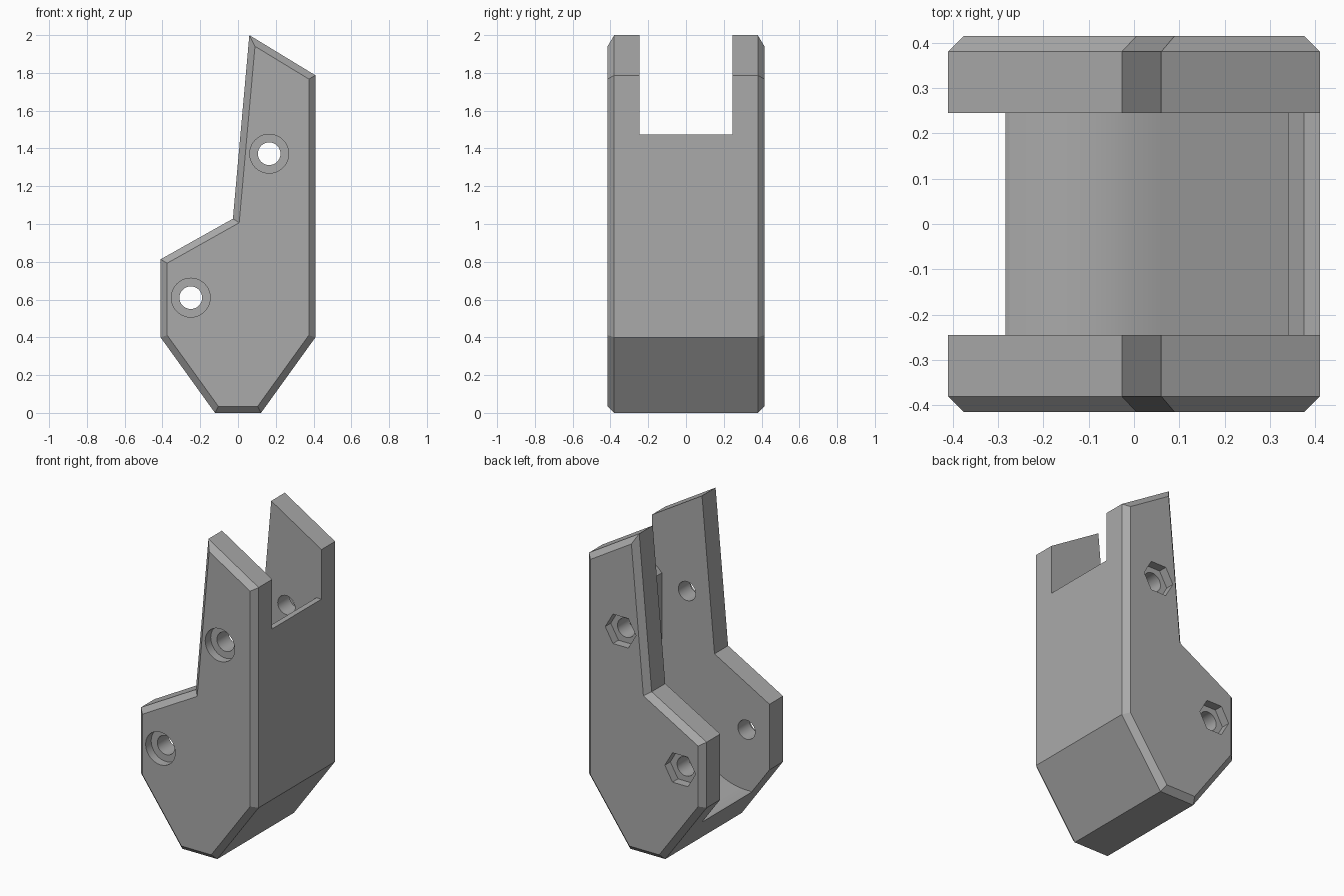
import bpy, bmesh, math
from mathutils import Vector

cube = bpy.data.objects.get("Cube")
if cube:
    bpy.data.objects.remove(cube, do_unlink=True)

GREY = (0.4, 0.4, 0.4, 1)
mat = bpy.data.materials.new("plain grey")
mat.use_nodes = True
mat.diffuse_color = GREY
mat.node_tree.nodes["Principled BSDF"].inputs["Base Color"].default_value = GREY

HALF, GAP, BEVEL = 0.415, 0.245, 0.035


def inset(points, d):
    """Offset a counter-clockwise outline inwards with mitred corners."""
    out = []
    for i, p in enumerate(points):
        p, a, b = Vector(p), Vector(points[i - 1]), Vector(points[(i + 1) % len(points)])
        u, v = (p - a).normalized(), (b - p).normalized()
        n, m = Vector((-u.y, u.x)), Vector((-v.y, v.x))
        out.append(p + (n + m) * d / (1 + n.dot(m)))
    return out


def loft(name, rings):
    """Skin a list of (y, outline) rings into a closed solid."""
    bm = bmesh.new()
    loops = [[bm.verts.new((x, y, z)) for x, z in pts] for y, pts in rings]
    n = len(loops[0])
    for low, high in zip(loops, loops[1:]):
        for i in range(n):
            j = (i + 1) % n
            bm.faces.new((low[i], low[j], high[j], high[i]))
    bm.faces.new(loops[0])
    bm.faces.new(loops[-1][::-1])
    bmesh.ops.recalc_face_normals(bm, faces=bm.faces)
    mesh = bpy.data.meshes.new(name)
    bm.to_mesh(mesh)
    bm.free()
    mesh.materials.append(mat)
    obj = bpy.data.objects.new(name, mesh)
    bpy.context.collection.objects.link(obj)
    return obj


def ring(center, radius, sides):
    return [(center[0] + radius * math.cos(math.tau * i / sides),
             center[1] + radius * math.sin(math.tau * i / sides)) for i in range(sides)]


def cut(body, cutter):
    mod = body.modifiers.new(cutter.name, "BOOLEAN")
    mod.operation, mod.solver, mod.object = "DIFFERENCE", "EXACT", cutter
    bpy.context.view_layer.objects.active = body
    bpy.ops.object.modifier_apply(modifier=mod.name)
    bpy.data.objects.remove(cutter, do_unlink=True)


# Bracket body with chamfered front and back rims
outline = [(-0.122, 0), (0.122, 0), (0.41, 0.4), (0.41, 1.787), (0.06, 2),
           (-0.027, 1.028), (-0.41, 0.813), (-0.41, 0.4)]
rim = inset(outline, BEVEL)
body = loft("bracket_body", [(-HALF, rim), (BEVEL - HALF, outline),
                             (HALF - BEVEL, outline), (HALF, rim)])

# Channel: rounded floor around the lower pin, sloping up to the rear wall
low_pin, high_pin = (-0.25, 0.61), (0.165, 1.372)
slope, radius = math.atan2(0.4, 0.288), 0.38
floor = []
for i in range(25):
    a = slope * i / 24
    floor.append((low_pin[0] + radius * math.sin(a), low_pin[1] - radius * math.cos(a)))
end = floor[-1]
wall = 0.34
floor.append((wall, end[1] + (wall - end[0]) * math.tan(slope)))
channel = [(-0.7, 0.22), (-0.29, 0.22), (-0.275, 0.23)] + floor + [
    (wall, 1.44), (0.375, 1.475), (0.6, 1.475), (0.6, 2.3), (-0.7, 2.3)]
cut(body, loft("channel_cutter", [(-GAP, channel), (GAP, channel)]))

# Pin holes with round recesses in front and hexagonal recesses behind
DEPTH = 0.055
for pin in (low_pin, high_pin):
    for name, r, sides, y0, y1 in (("hole_cutter", 0.06, 32, -0.6, 0.6),
                                   ("round_recess_cutter", 0.103, 40, -0.6, DEPTH - HALF),
                                   ("hex_recess_cutter", 0.107, 6, HALF - DEPTH, 0.6)):
        shape = ring(pin, r, sides)
        cut(body, loft(name, [(y0, shape), (y1, shape)]))

# Smooth the curved floor and holes, keep the edges sharp
bpy.ops.object.select_all(action="DESELECT")
body.select_set(True)
bpy.context.view_layer.objects.active = body
bpy.ops.object.shade_smooth_by_angle(angle=math.radians(25))
